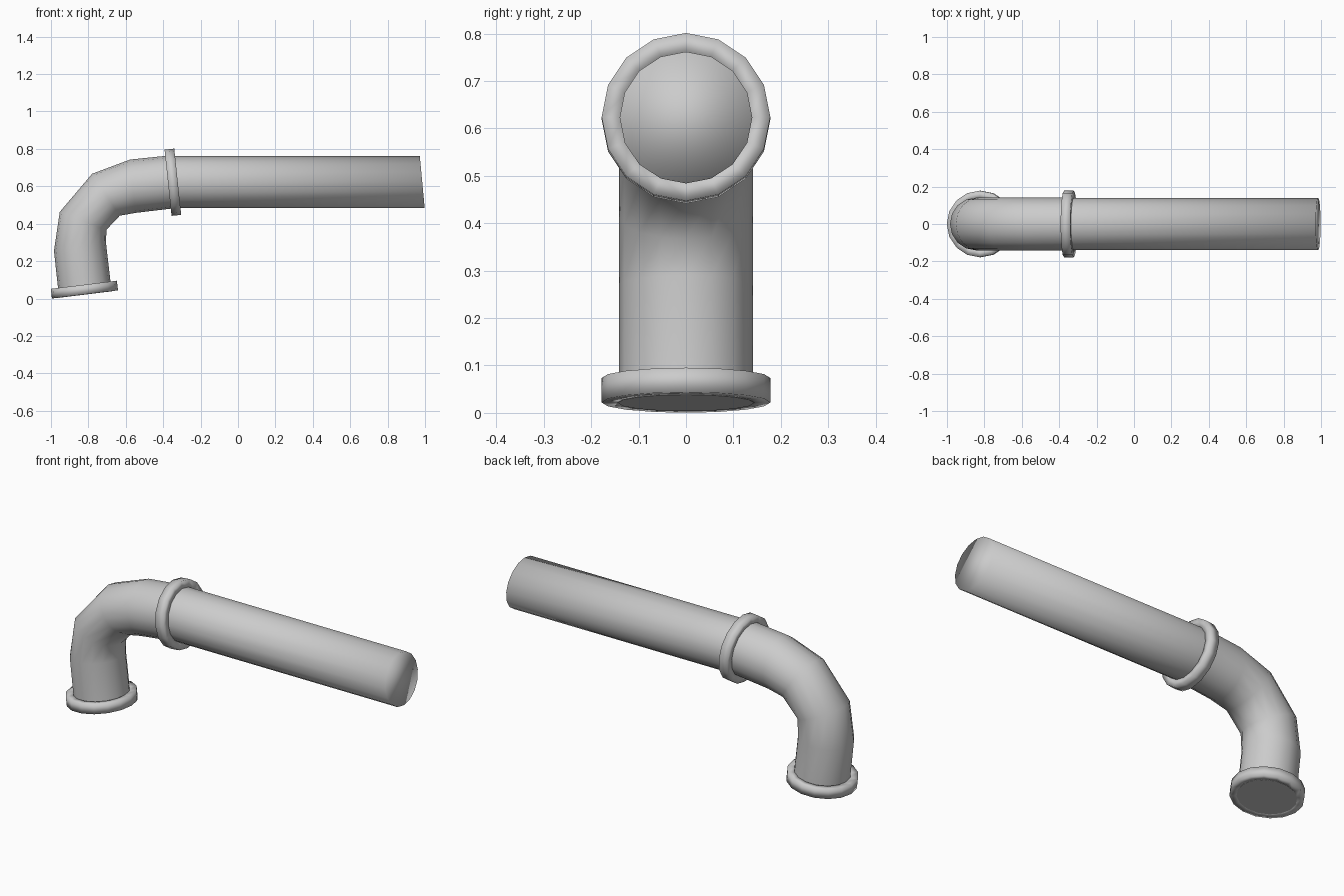
import bpy
import bmesh
from math import sin, cos, pi, radians
from mathutils import Vector

SIDES = 16
PIPE_R = 0.141
RIM_R = 0.178

cube = bpy.data.objects.get("Cube")
if cube:
    bpy.data.objects.remove(cube)

metal = bpy.data.materials.new("grey_metal")
metal.use_nodes = True
GREY = (0.6, 0.6, 0.6, 1)
metal.diffuse_color = GREY
metal.node_tree.nodes["Principled BSDF"].inputs["Base Color"].default_value = GREY


def ring(outer, inner, ry):
    """Cross-section spanning two x-z points, with half-width ry along y."""
    a, b = Vector((outer[0], 0, outer[1])), Vector((inner[0], 0, inner[1]))
    mid, half = (a + b) / 2, (a - b) / 2
    return [mid + half * cos(t) + Vector((0, ry * sin(t), 0))
            for t in (2 * pi * i / SIDES for i in range(SIDES))]


def tilted_ring(centre, angle, along, r):
    """Circle around an axis in the x-z plane, shifted along that axis."""
    axis = Vector((cos(angle), sin(angle)))
    across = Vector((-axis.y, axis.x))
    c = Vector(centre) + axis * along
    return ring(c + across * r, c - across * r, r)


def loft(name, rings, closed=False, cap_end=False, smooth=True):
    bm = bmesh.new()
    loops = [[bm.verts.new(p) for p in r] for r in rings]
    pairs = list(zip(loops, loops[1:]))
    if closed:
        pairs.append((loops[-1], loops[0]))
    for a, b in pairs:
        for i in range(SIDES):
            j = (i + 1) % SIDES
            bm.faces.new((a[i], a[j], b[j], b[i]))
    if cap_end:
        bm.faces.new(loops[-1])
    bmesh.ops.recalc_face_normals(bm, faces=bm.faces)
    for f in bm.faces:
        f.smooth = smooth
    mesh = bpy.data.meshes.new(name)
    bm.to_mesh(mesh)
    bm.free()
    mesh.materials.append(metal)
    obj = bpy.data.objects.new(name, mesh)
    bpy.context.collection.objects.link(obj)
    return obj


def flange(name, centre, angle, thick, bore):
    """Raised band with a square section around the pipe."""
    section = [(0, bore), (0, RIM_R), (thick, RIM_R), (thick, bore)]
    loft(name, [tilted_ring(centre, angle, s, r) for s, r in section], closed=True)


# Straight pipe with a slanted closed end
loft("straight_pipe", [
    ring((-0.362, 0.762), (-0.337, 0.484), 0.14),
    ring((0.972, 0.762), (0.998, 0.484), 0.14)], cap_end=True)

# Elbow: outer and inner bend points of each section
bend = [
    ((-0.375, 0.764), (-0.345, 0.482)),
    ((-0.577, 0.743), (-0.548, 0.458)),
    ((-0.780, 0.667), (-0.632, 0.443)),
    ((-0.953, 0.463), (-0.704, 0.367)),
    ((-0.984, 0.255), (-0.705, 0.290)),
    ((-0.960, 0.035), (-0.679, 0.068)),
]
loft("elbow", [ring(o, i, PIPE_R) for o, i in bend])

# Collar joining the elbow to the straight pipe
flange("collar", (-0.374, 0.619), radians(6), 0.052, 0.135)

# Base flange and its closing disc
BASE = (-0.818, 0.022)
UP = radians(97)
flange("base_flange", BASE, UP, 0.052, 0.136)
loft("base_disc", [tilted_ring(BASE, UP, 0.002, 0.144),
                   tilted_ring(BASE, UP, -0.001, 0.144)], cap_end=True, smooth=False)
